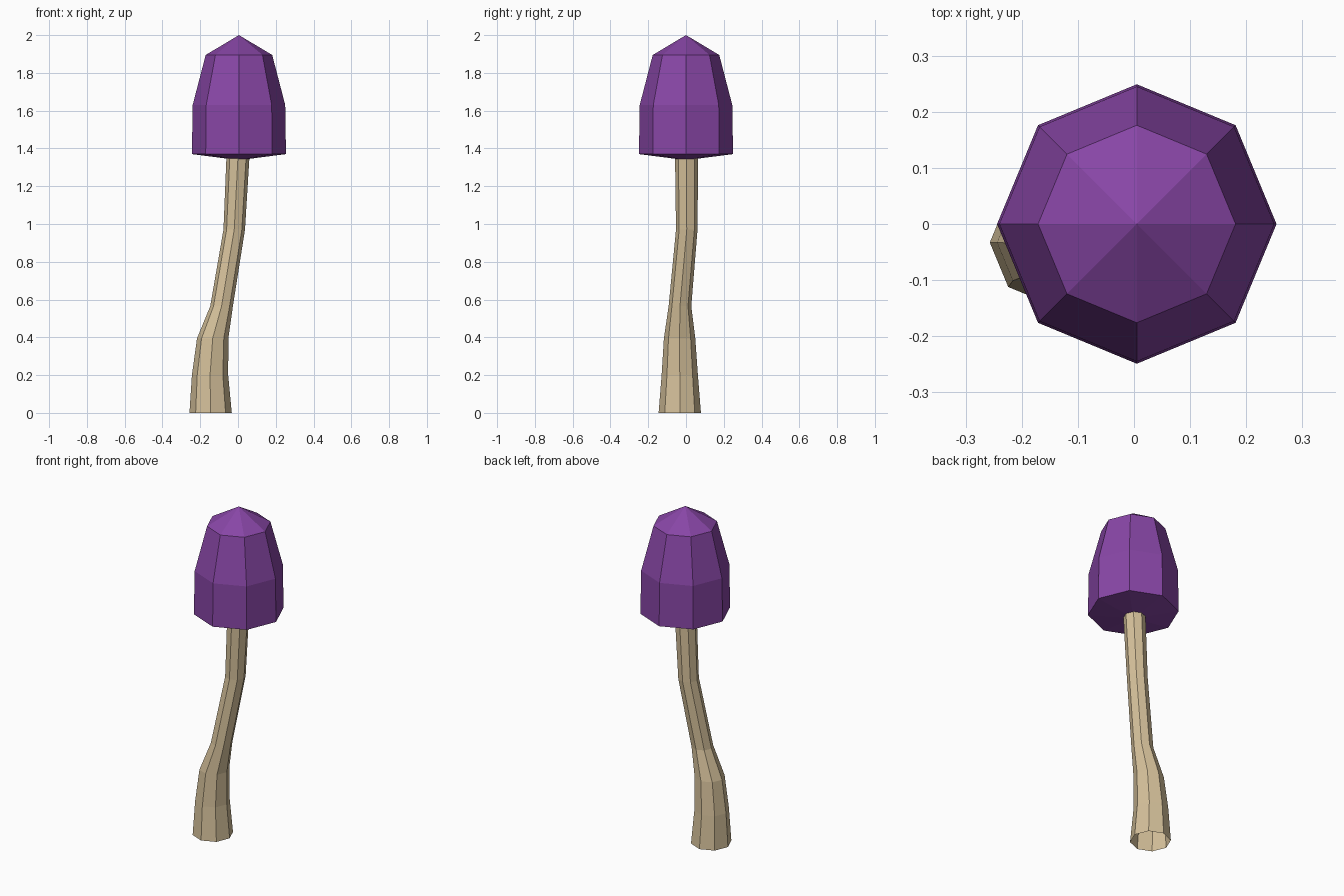
import bpy, bmesh
from math import cos, sin, tau

cube = bpy.data.objects.get("Cube")
if cube:
    bpy.data.objects.remove(cube)

SIDES = 8


def material(name, rgb):
    mat = bpy.data.materials.new(name)
    mat.use_nodes = True
    mat.diffuse_color = (*rgb, 1)
    bsdf = next(n for n in mat.node_tree.nodes if n.type == "BSDF_PRINCIPLED")
    bsdf.inputs["Base Color"].default_value = (*rgb, 1)
    bsdf.inputs["Roughness"].default_value = 0.9
    return mat


def loft(name, rings, mat, bottom_tip=None, top_tip=None):
    """Join octagonal rings (x, y, z, radius), optionally closed by tips."""
    bm = bmesh.new()
    loops = []
    for x, y, z, r in rings:
        angles = [tau * i / SIDES for i in range(SIDES)]
        loops.append([bm.verts.new((x + r * cos(a), y + r * sin(a), z)) for a in angles])
    low_tip = bm.verts.new(bottom_tip) if bottom_tip else None
    high_tip = bm.verts.new(top_tip) if top_tip else None
    for i in range(SIDES):
        j = (i + 1) % SIDES
        for low, high in zip(loops, loops[1:]):
            bm.faces.new((low[i], low[j], high[j], high[i]))
        if low_tip:
            bm.faces.new((loops[0][j], loops[0][i], low_tip))
        if high_tip:
            bm.faces.new((loops[-1][i], loops[-1][j], high_tip))
    mesh = bpy.data.meshes.new(name)
    bm.to_mesh(mesh)
    bm.free()
    mesh.materials.append(mat)
    obj = bpy.data.objects.new(name, mesh)
    bpy.context.collection.objects.link(obj)
    return obj


purple = material("cap purple", (0.245, 0.061, 0.38))
beige = material("stalk beige", (0.665, 0.53, 0.325))

# Bent stalk, open at the foot
loft("stalk", [
    (-0.145, -0.033, 0.0, 0.112),
    (-0.148, -0.033, 0.2, 0.096),
    (-0.134, -0.034, 0.395, 0.083),
    (-0.087, -0.032, 0.565, 0.06),
    (-0.02, 0.004, 0.97, 0.057),
    (0.0, 0.003, 1.36, 0.061),
], beige)

# Faceted bell cap with a shallow conical underside
CX = 0.005
loft("cap", [
    (CX, 0, 1.37, 0.249),
    (CX, 0, 1.63, 0.245),
    (CX, 0, 1.895, 0.176),
], purple, bottom_tip=(CX, 0, 1.338), top_tip=(CX, 0, 2.0))
